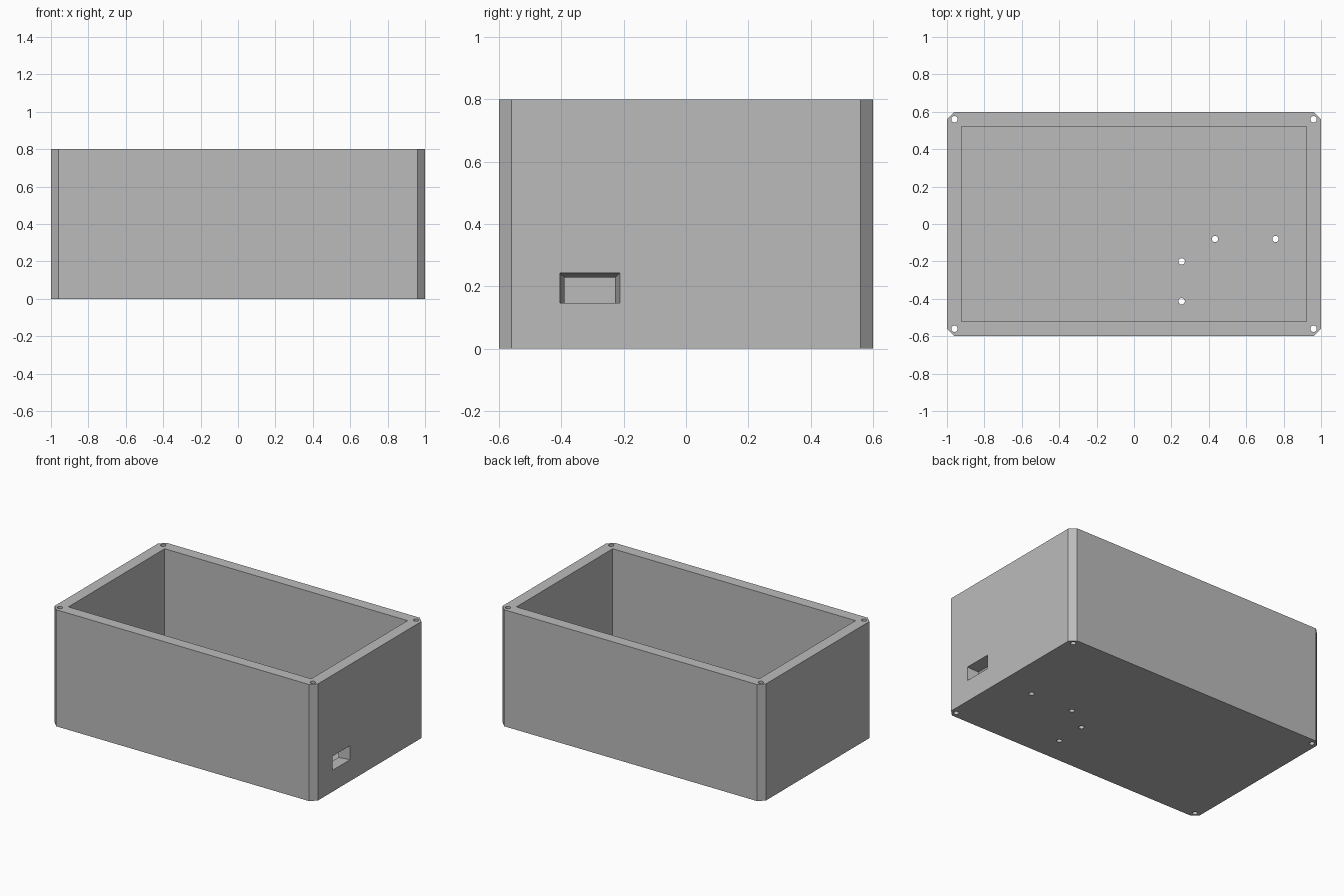
import bpy, bmesh
from mathutils import Vector

cube = bpy.data.objects.get("Cube")
if cube:
    bpy.data.objects.remove(cube, do_unlink=True)

HX, HY, HEIGHT = 1.0, 0.6, 0.8      # outer half sizes and height
WALL, FLOOR, CHAMFER = 0.078, 0.078, 0.04
HOLE_R = 0.017


def loft(name, bottom, top):
    """Closed solid between two matching loops of points."""
    bm = bmesh.new()
    a = [bm.verts.new(p) for p in bottom]
    b = [bm.verts.new(p) for p in top]
    bm.faces.new(a)
    bm.faces.new(b)
    for i in range(len(a)):
        j = (i + 1) % len(a)
        bm.faces.new((a[i], a[j], b[j], b[i]))
    bmesh.ops.recalc_face_normals(bm, faces=bm.faces)
    mesh = bpy.data.meshes.new(name)
    bm.to_mesh(mesh)
    bm.free()
    obj = bpy.data.objects.new(name, mesh)
    bpy.context.collection.objects.link(obj)
    return obj


def prism(name, outline, z0, z1):
    return loft(name, [(x, y, z0) for x, y in outline], [(x, y, z1) for x, y in outline])


def rectangle(hx, hy):
    return [(-hx, -hy), (hx, -hy), (hx, hy), (-hx, hy)]


def drill(name, x, y, z0, z1):
    bpy.ops.mesh.primitive_cylinder_add(vertices=32, radius=HOLE_R, depth=z1 - z0,
                                        location=(x, y, (z0 + z1) / 2))
    bpy.context.object.name = name
    return bpy.context.object


def cut(target, cutter):
    mod = target.modifiers.new("cut", 'BOOLEAN')
    mod.operation, mod.solver, mod.object = 'DIFFERENCE', 'EXACT', cutter
    bpy.context.view_layer.objects.active = target
    bpy.ops.object.modifier_apply(modifier=mod.name)
    bpy.data.objects.remove(cutter, do_unlink=True)


# Outer block with chamfered vertical corners
outline = []
for sx, sy in ((-1, -1), (1, -1), (1, 1), (-1, 1)):
    pair = [(sx * HX, sy * (HY - CHAMFER)), (sx * (HX - CHAMFER), sy * HY)]
    outline += pair if sx * sy > 0 else pair[::-1]
box = prism("enclosure_box", outline, 0, HEIGHT)

# Open cavity
cut(box, prism("cavity", rectangle(HX - WALL, HY - WALL), FLOOR, HEIGHT + 0.1))

# Lid screw holes running the full height in the corners
for sx in (-1, 1):
    for sy in (-1, 1):
        cut(box, drill("corner_hole", sx * 0.96, sy * 0.56, -0.1, HEIGHT + 0.1))

# Mounting holes in the floor
for x, y in ((0.255, -0.2), (0.255, -0.413), (0.433, -0.08), (0.757, -0.08)):
    cut(box, drill("floor_hole", x, y, -0.1, FLOOR + 0.1))

# Side port, flared outward at the top and sides; the loft overshoots both wall faces
inner = [Vector((HX - WALL, y, z)) for y, z in
         ((-0.39, 0.147), (-0.227, 0.147), (-0.227, 0.229), (-0.39, 0.229))]
outer = [Vector((HX, y, z)) for y, z in
         ((-0.405, 0.147), (-0.212, 0.147), (-0.212, 0.243), (-0.405, 0.243))]
cut(box, loft("port", [i.lerp(o, -0.3) for i, o in zip(inner, outer)],
              [i.lerp(o, 1.3) for i, o in zip(inner, outer)]))

# Single grey plastic
grey = bpy.data.materials.new("grey_plastic")
grey.use_nodes = True
colour = (0.5, 0.5, 0.5, 1)
grey.diffuse_color = colour
grey.node_tree.nodes["Principled BSDF"].inputs["Base Color"].default_value = colour
box.data.materials.clear()
box.data.materials.append(grey)

bpy.ops.object.select_all(action='DESELECT')
box.select_set(True)
bpy.context.view_layer.objects.active = box
bpy.ops.object.shade_smooth_by_angle()
